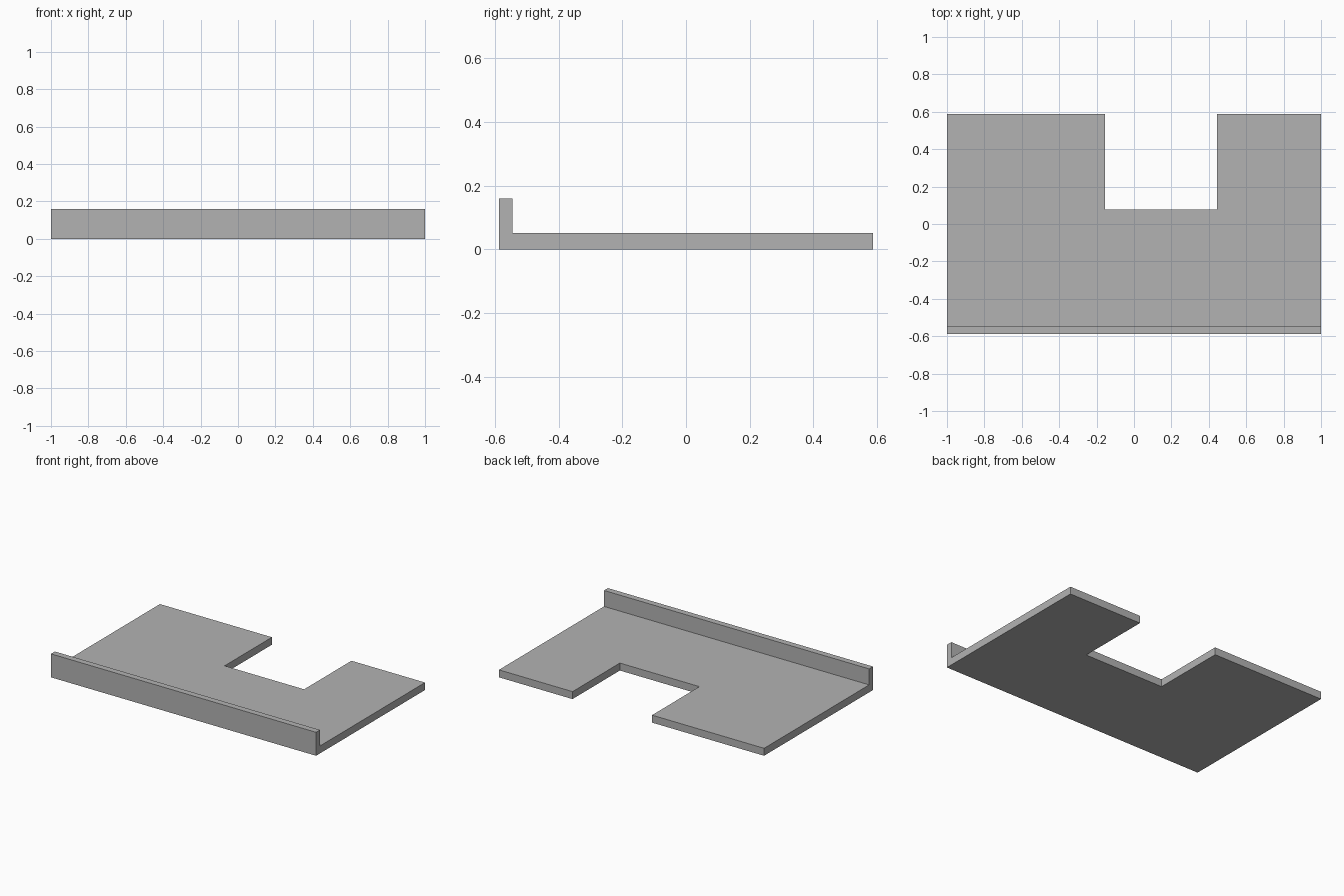
import bpy
import bmesh
from mathutils import Vector

cube = bpy.data.objects.get("Cube")
if cube:
    bpy.data.objects.remove(cube, do_unlink=True)

HALF_X, HALF_Y = 1.0, 0.587
SLAB_TOP, LIP_TOP = 0.051, 0.16
LIP_BACK = -0.545
NOTCH_RIGHT, NOTCH_LEFT, NOTCH_FRONT = -0.155, 0.445, 0.077

# Material
grey = bpy.data.materials.new("plain_grey")
grey.use_nodes = True
colour = (0.45, 0.45, 0.45, 1.0)
grey.diffuse_color = colour
grey.node_tree.nodes["Principled BSDF"].inputs["Base Color"].default_value = colour


def raise_faces(bm, faces, height):
    """Extrude faces straight up by a height."""
    result = bmesh.ops.extrude_face_region(bm, geom=faces)
    verts = [g for g in result["geom"] if isinstance(g, bmesh.types.BMVert)]
    bmesh.ops.translate(bm, verts=verts, vec=(0, 0, height))


# Slab outline with the notch cut into its back edge
outline = [
    (-HALF_X, -HALF_Y), (HALF_X, -HALF_Y), (HALF_X, HALF_Y),
    (NOTCH_LEFT, HALF_Y), (NOTCH_LEFT, NOTCH_FRONT),
    (NOTCH_RIGHT, NOTCH_FRONT), (NOTCH_RIGHT, HALF_Y), (-HALF_X, HALF_Y),
]
bm = bmesh.new()
base = bm.faces.new([bm.verts.new((x, y, 0)) for x, y in outline])
slab = bmesh.ops.extrude_face_region(bm, geom=[base], use_keep_orig=True)
bmesh.ops.translate(
    bm, vec=(0, 0, SLAB_TOP),
    verts=[g for g in slab["geom"] if isinstance(g, bmesh.types.BMVert)])
bmesh.ops.recalc_face_normals(bm, faces=bm.faces)

# Upright lip raised from the strip along the front edge
bmesh.ops.bisect_plane(
    bm, geom=bm.verts[:] + bm.edges[:] + bm.faces[:],
    plane_co=Vector((0, LIP_BACK, 0)), plane_no=Vector((0, 1, 0)))
bm.normal_update()
strip = [f for f in bm.faces
         if f.normal.z > 0.9 and f.calc_center_median().y < LIP_BACK]
raise_faces(bm, strip, LIP_TOP - SLAB_TOP)

# Merge coplanar faces left by the cut
bmesh.ops.dissolve_limit(bm, angle_limit=0.01, verts=bm.verts, edges=bm.edges)
bmesh.ops.recalc_face_normals(bm, faces=bm.faces)

mesh = bpy.data.meshes.new("notched_shelf_with_lip")
bm.to_mesh(mesh)
bm.free()
mesh.materials.append(grey)
shelf = bpy.data.objects.new("notched_shelf_with_lip", mesh)
bpy.context.collection.objects.link(shelf)
